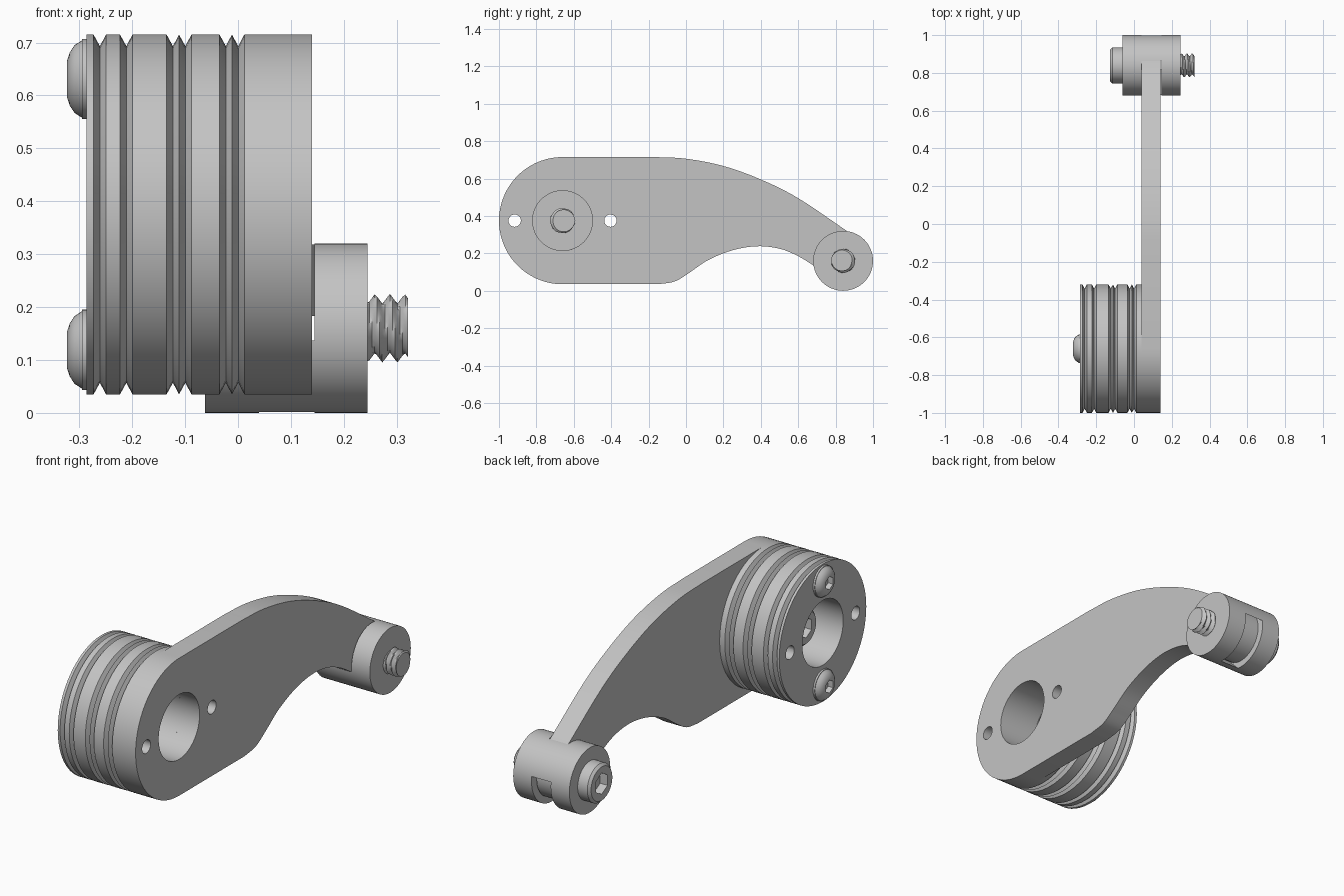
import bpy, bmesh, math
from mathutils import Matrix, Vector

if "Cube" in bpy.data.objects:
    bpy.data.objects.remove(bpy.data.objects["Cube"], do_unlink=True)

steel = bpy.data.materials.new("satin_grey")
steel.use_nodes = True
GREY = (0.55, 0.55, 0.55, 1)
steel.diffuse_color = GREY
steel.node_tree.nodes["Principled BSDF"].inputs["Base Color"].default_value = GREY

HUB = (-0.66, 0.375)      # y, z of the drum axis
PIN = (0.84, 0.16)        # y, z of the pin axis
R = 0.34                  # drum radius
ARM = (0.04, 0.14)        # arm thickness along x


def finish(bm, name):
    bmesh.ops.recalc_face_normals(bm, faces=bm.faces)
    mesh = bpy.data.meshes.new(name)
    bm.to_mesh(mesh)
    bm.free()
    mesh.materials.append(steel)
    ob = bpy.data.objects.new(name, mesh)
    bpy.context.collection.objects.link(ob)
    return ob


def lathe(name, profile, centre, segs=64):
    """Spin an (x, radius) outline around an axis along x."""
    bm = bmesh.new()
    vs = [bm.verts.new((x, 0, r)) for x, r in profile]
    es = [bm.edges.new((vs[i], vs[(i + 1) % len(vs)])) for i in range(len(vs))
          if profile[i][1] or profile[(i + 1) % len(vs)][1]]
    bmesh.ops.spin(bm, geom=vs + es, cent=(0, 0, 0), axis=(1, 0, 0),
                   angle=math.tau, steps=segs, use_duplicate=False)
    bmesh.ops.remove_doubles(bm, verts=bm.verts, dist=1e-5)
    bmesh.ops.translate(bm, verts=bm.verts, vec=(0, *centre))
    return finish(bm, name)


def rod(name, x0, x1, r, centre, segs=64):
    return lathe(name, [(x0, 0), (x0, r), (x1, r), (x1, 0)], centre, segs)


def cut(ob, cutter):
    mod = ob.modifiers.new("cut", 'BOOLEAN')
    mod.operation, mod.solver, mod.object = 'DIFFERENCE', 'EXACT', cutter
    bpy.context.view_layer.objects.active = ob
    bpy.ops.object.modifier_apply(modifier=mod.name)
    bpy.data.objects.remove(cutter, do_unlink=True)


def smooth_path(pts, n=6):
    """Rounded path through a few points."""
    p = [Vector(q) for q in pts]
    p = [2 * p[0] - p[1]] + p + [2 * p[-1] - p[-2]]
    out = []
    for a, b, c, d in zip(p, p[1:], p[2:], p[3:]):
        for i in range(n):
            t = i / n
            out.append(0.5 * (2 * b + (c - a) * t + (2 * a - 5 * b + 4 * c - d) * t * t
                              + (3 * b - a - 3 * c + d) * t ** 3))
    return out + [p[-2]]


def arc(centre, r, start, end, n):
    return [Vector((centre[0] + r * math.cos(a), centre[1] + r * math.sin(a)))
            for a in (math.radians(start + (end - start) * i / n) for i in range(n + 1))]


def thread(name, x0, x1, r_min, r_max, pitch, centre, segs=32, per_turn=6):
    """Threaded rod whose ridge winds along x."""
    bm = bmesh.new()
    rows = int((x1 - x0) / pitch * per_turn)
    rings = []
    for i in range(rows + 1):
        x = x0 + (x1 - x0) * i / rows
        ring = []
        for j in range(segs):
            a = math.tau * j / segs
            wave = abs(2 * ((x / pitch - j / segs) % 1) - 1)
            r = r_min + (r_max - r_min) * wave
            ring.append(bm.verts.new((x, centre[0] + r * math.cos(a), centre[1] + r * math.sin(a))))
        rings.append(ring)
    for a, b in zip(rings, rings[1:]):
        for j in range(segs):
            k = (j + 1) % segs
            bm.faces.new((a[j], a[k], b[k], b[j]))
    bm.faces.new(rings[0])
    bm.faces.new(rings[-1])
    return finish(bm, name)


def drill_pair(ob):
    for side in (-1, 1):
        cut(ob, rod("drill", -0.5, 0.5, 0.033, (HUB[0] + side * 0.256, HUB[1]), 32))


# Grooved drum with an inner web across its bore
outer = [(-0.286, R)]
for start, count in ((-0.273, 1), (-0.223, 1), (-0.135, 2), (-0.035, 2)):
    for i in range(count):
        x = start + i * 0.0235
        outer += [(x, R), (x + 0.012, R - 0.022)]
    outer.append((x + 0.0235, R))
bore = [(ARM[0], R), (ARM[0], 0.16), (-0.07, 0.16), (-0.07, 0), (-0.12, 0), (-0.12, 0.16), (-0.286, 0.16)]
drum = lathe("grooved_drum", outer + bore, HUB, 72)
drill_pair(drum)

# Curved arm plate
top = smooth_path([(-0.17, 0.715), (0, 0.706), (0.2, 0.667), (0.4, 0.595), (0.6, 0.495), (0.86, 0.32)])
bottom = smooth_path([(0.69, 0.13), (0.6, 0.185), (0.5, 0.225), (0.38, 0.238), (0.25, 0.217), (0.12, 0.165),
                      (0.02, 0.098), (-0.06, 0.05), (-0.15, 0.035)])
outline = top + arc(PIN, 0.127, 45, -135, 20) + bottom + arc(HUB, R, 270, 90, 36)
bm = bmesh.new()
face = bm.faces.new([bm.verts.new((ARM[0], p.x, p.y)) for p in outline])
ext = bmesh.ops.extrude_face_region(bm, geom=[face])
bmesh.ops.translate(bm, vec=(ARM[1] - ARM[0], 0, 0),
                    verts=[g for g in ext["geom"] if isinstance(g, bmesh.types.BMVert)])
arm = finish(bm, "arm_plate")
cut(arm, rod("bore", 0, 0.3, 0.16, HUB))
drill_pair(arm)

# Slotted clevis gripping the arm tip
clevis = rod("clevis", -0.062, 0.245, 0.16, PIN)
bm = bmesh.new()
bmesh.ops.create_cube(bm, size=1, matrix=Matrix.Translation((0.0925, *PIN))
                      @ Matrix.Rotation(math.radians(-45), 4, 'X')
                      @ Matrix.Diagonal((0.105, 1, 0.256, 1)))
cut(clevis, finish(bm, "slot"))


def cap_screw(name, x0, x1, r, centre):
    """Cylinder head with a hexagonal socket, facing -x."""
    c = 0.012
    head = lathe(name, [(x0, 0), (x0, r - c), (x0 + c, r), (x1, r), (x1, 0)], centre, 48)
    cut(head, rod("socket", x0 - 0.05, x0 + 0.04, r * 0.55, centre, 6))


# Pin screw through the clevis, and the screw on the drum web
cap_screw("pin_screw_head", -0.127, -0.06, 0.095, PIN)
thread("pin_screw_thread", 0.2, 0.321, 0.046, 0.065, 0.028, PIN)
cap_screw("hub_screw_head", -0.195, -0.118, 0.09, HUB)
thread("hub_screw_thread", -0.09, 0.0, 0.05, 0.068, 0.028, HUB)

# Two button-head screws on the drum face
for label, side in (("upper", 1), ("lower", -1)):
    centre = (HUB[0], HUB[1] + side * 0.256)
    dome = [(-0.323, 0), (-0.323, 0.035), (-0.318, 0.05), (-0.309, 0.064), (-0.295, 0.073),
            (-0.295, 0.076), (-0.28, 0.076), (-0.28, 0)]
    button = lathe(label + "_button_screw", dome, centre, 40)
    cut(button, rod("socket", -0.4, -0.296, 0.032, centre, 6))

# Smooth round surfaces, crisp edges
for ob in bpy.context.scene.objects:
    ob.select_set(ob.type == 'MESH')
bpy.context.view_layer.objects.active = drum
bpy.ops.object.shade_smooth_by_angle(angle=math.radians(28))
